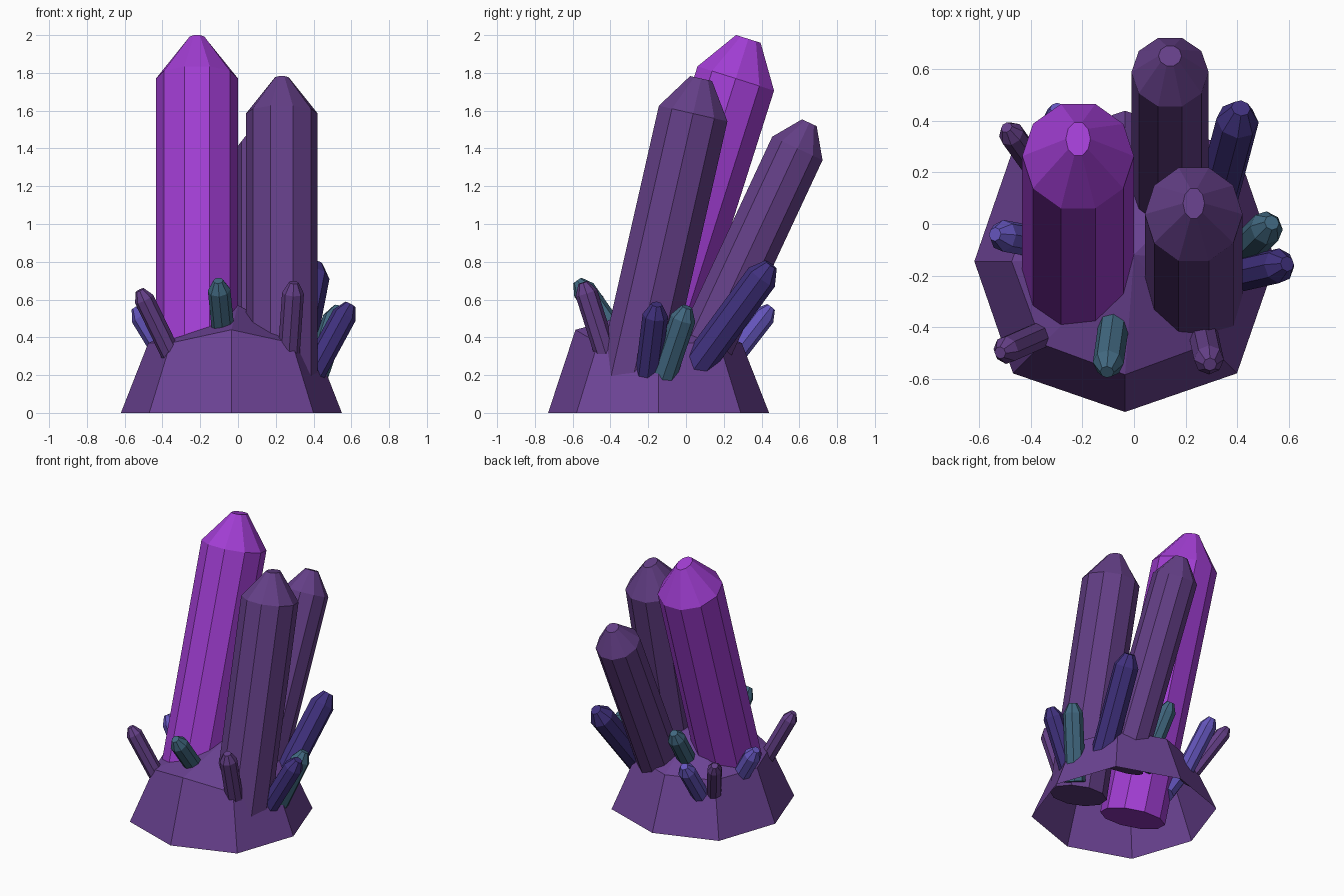
import bpy, bmesh, math
from mathutils import Vector

if "Cube" in bpy.data.objects:
    bpy.data.objects.remove(bpy.data.objects["Cube"])


def material(name, rgb):
    m = bpy.data.materials.new(name)
    lin = [((c / 255 + 0.055) / 1.055) ** 2.4 for c in rgb]
    m.diffuse_color = (*lin, 1)
    m.use_nodes = True
    m.node_tree.nodes["Principled BSDF"].inputs["Base Color"].default_value = m.diffuse_color
    return m


ROCK = material("rock purple", (108, 67, 148))
VIOLET = material("bright violet", (162, 62, 212))
PLUM = material("plum", (100, 63, 135))
TEAL = material("teal", (65, 104, 128))
LAVENDER = material("lavender", (100, 85, 188))
INDIGO = material("indigo", (64, 49, 126))


def add_object(name, bm, mat):
    bmesh.ops.recalc_face_normals(bm, faces=bm.faces)
    mesh = bpy.data.meshes.new(name)
    bm.to_mesh(mesh)
    bm.free()
    mesh.materials.append(mat)
    ob = bpy.data.objects.new(name, mesh)
    bpy.context.collection.objects.link(ob)
    return ob


def crystal(name, mat, bottom, tip, r, taper, sides=10, cap=(0.22, 0.33)):
    """Prism from bottom to tip, narrowing over the taper length to a small flat cap."""
    a, b = Vector(bottom), Vector(tip)
    w = (b - a).normalized()
    u = Vector((1, 0, 0))
    u = (u - w * u.dot(w)).normalized()
    v = w.cross(u)
    bm = bmesh.new()
    rings = []
    for c, ru, rv in ((a, r, r * 1.03), (b - w * taper, r, r * 1.03),
                      (b, r * cap[0], r * cap[1])):
        rings.append([bm.verts.new(c + u * ru * math.cos(t) + v * rv * math.sin(t))
                      for t in (2 * math.pi * i / sides for i in range(sides))])
    for lo, hi in zip(rings, rings[1:]):
        for i in range(sides):
            j = (i + 1) % sides
            bm.faces.new((lo[i], lo[j], hi[j], hi[i]))
    bm.faces.new(rings[0])
    bm.faces.new(rings[-1])
    return add_object(name, bm, mat)


# Faceted rock base: eight sloping walls, low peaked top, open underneath
bm = bmesh.new()
cx, cy = -0.035, -0.145
low, high = [], []
for i in range(8):
    t = i * math.pi / 4
    c, s = math.cos(t), math.sin(t)
    r0, r1 = (0.615, 0.455) if i % 2 else (0.585, 0.44)
    low.append(bm.verts.new((cx + r0 * c, cy + r0 * s, 0)))
    z = 0.44 if i == 6 else 0.37
    high.append(bm.verts.new((cx + r1 * c, cy + r1 * s, z)))
peak = bm.verts.new((0.0, -0.12, 0.57))
for i in range(8):
    j = (i + 1) % 8
    bm.faces.new((low[i], low[j], high[j], high[i]))
    bm.faces.new((high[i], high[j], peak))
add_object("rock_base", bm, ROCK)

# Three tall crystals leaning back
crystal("tall_crystal_left", VIOLET, (-0.217, -0.273, 0.08), (-0.217, 0.33, 1.98), 0.217, 0.22)
crystal("tall_crystal_right", PLUM, (0.232, -0.30, 0.10), (0.232, 0.08, 1.77), 0.190, 0.19)
crystal("tall_crystal_back", PLUM, (0.14, 0.03, 0.20), (0.14, 0.653, 1.536), 0.150, 0.15,
        cap=(0.3, 0.3))

# Small crystals fanning out: root where it leaves the rock, tip, radius
small = [
    ("small_front", TEAL, (-0.08, -0.40, 0.45), (-0.105, -0.575, 0.70), 0.060),
    ("small_front_left", PLUM, (-0.36, -0.43, 0.32), (-0.52, -0.50, 0.65), 0.053),
    ("small_front_right", PLUM, (0.27, -0.43, 0.33), (0.295, -0.545, 0.69), 0.058),
    ("small_right_front", INDIGO, (0.44, -0.19, 0.29), (0.595, -0.155, 0.575), 0.066),
    ("small_right", TEAL, (0.43, -0.10, 0.25), (0.535, 0.005, 0.56), 0.066),
    ("large_shard_back_right", INDIGO, (0.33, 0.13, 0.35), (0.415, 0.45, 0.785), 0.083),
    ("small_left", LAVENDER, (-0.43, -0.06, 0.38), (-0.54, -0.04, 0.56), 0.060),
    ("small_back", LAVENDER, (-0.28, 0.31, 0.38), (-0.30, 0.45, 0.56), 0.058),
    ("small_back_left", PLUM, (-0.39, 0.23, 0.36), (-0.495, 0.375, 0.59), 0.050),
    ("small_back_inner", TEAL, (-0.08, 0.10, 0.42), (-0.09, 0.27, 0.68), 0.060),
]
for name, mat, root, tip, r in small:
    root, tip = Vector(root), Vector(tip)
    buried = root - (tip - root).normalized() * 0.18
    crystal(name, mat, buried, tip, r, r * 1.0, sides=8, cap=(0.45, 0.45))
